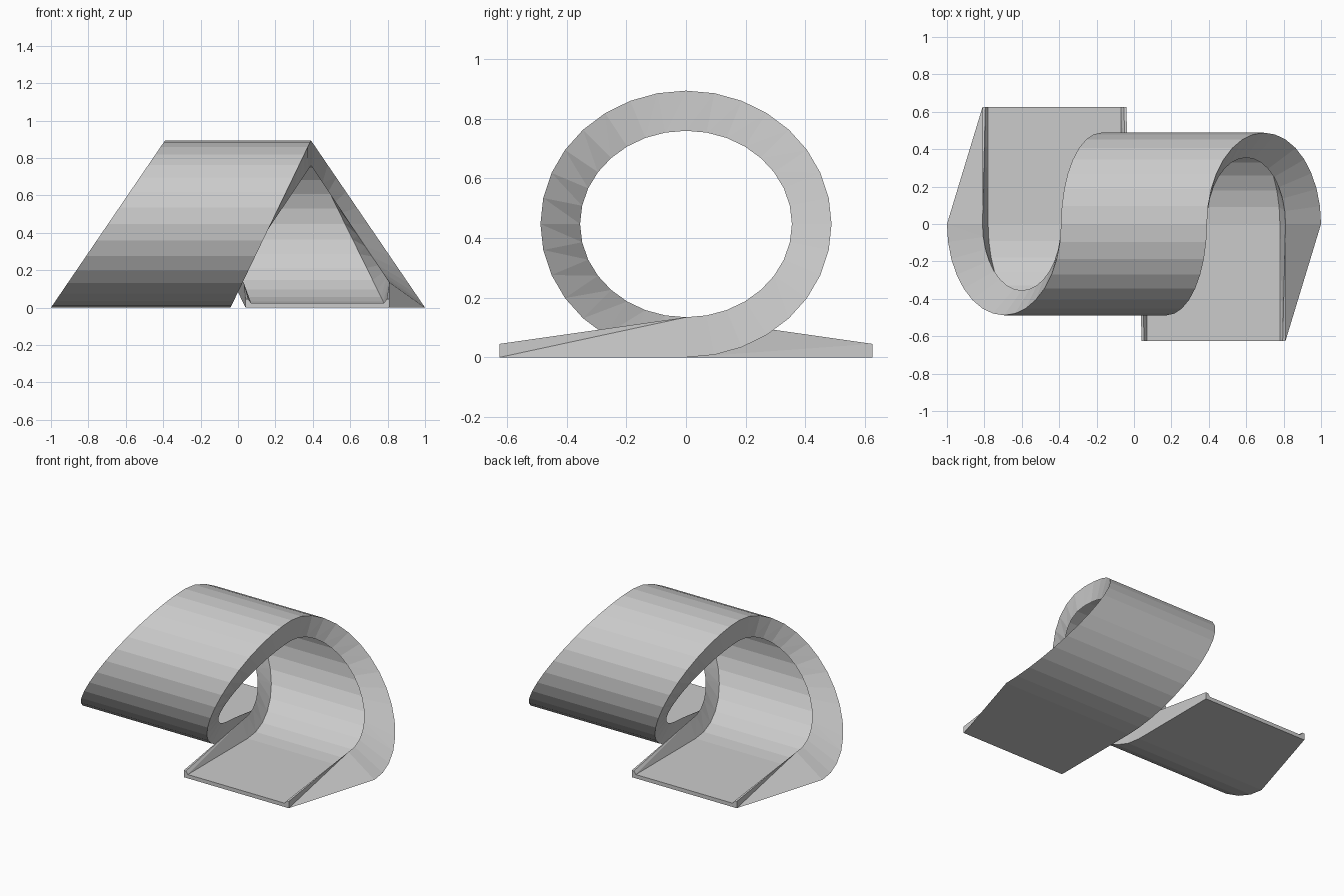
import bpy
import bmesh
from math import sin, cos, pi
from mathutils import Matrix

if "Cube" in bpy.data.objects:
    bpy.data.objects.remove(bpy.data.objects["Cube"])

# One plain grey for the whole track
grey = bpy.data.materials.new("light_grey")
grey.use_nodes = True
colour = (0.6, 0.6, 0.6, 1)
grey.diffuse_color = colour
grey.node_tree.nodes["Principled BSDF"].inputs["Base Color"].default_value = colour

MID = 0.447      # height of the loop centre
STEPS = 16       # segments from the ground to the top of the loop


def point(angle, ry, rz, x_start, x_top):
    """Point on a slanted ellipse that drifts sideways as it rises."""
    x = x_start + (x_top - x_start) * (1 - cos(angle)) / 2
    return (x, ry * sin(angle), MID - rz * cos(angle))


def loop_section(angle):
    """Channel cross-section: underside, right wall, floor, left wall."""
    outer, floor, rim = (0.488, 0.447), (0.466, 0.422), (0.355, 0.3125)
    rim_r = point(angle, *rim, 0.81, 0.39)
    rim_l = point(angle, *rim, 0.03, -0.39)
    return [point(angle, *outer, 0.04, -0.39), point(angle, *outer, 1.0, 0.39),
            rim_r, rim_r,
            point(angle, *floor, 0.78, 0.365), point(angle, *floor, 0.07, -0.365),
            rim_l, rim_l]


# Open end of the ramp, with low side walls
FRONT = -0.625
ramp_end = [(x, FRONT, z) for x, z in (
    (0.04, 0), (0.81, 0), (0.81, 0.045), (0.795, 0.045),
    (0.78, 0.025), (0.07, 0.025), (0.055, 0.045), (0.04, 0.045))]

sections = [ramp_end] + [loop_section(pi * i / STEPS) for i in range(STEPS + 1)]

# Skin half of the track: ramp plus rising half of the loop
bm = bmesh.new()
rings = [[bm.verts.new(p) for p in s] for s in sections]
bm.faces.new(rings[0])
for a, b in zip(rings, rings[1:]):
    for i in range(len(a)):
        j = (i + 1) % len(a)
        bm.faces.new((a[i], a[j], b[j]))
        bm.faces.new((a[i], b[j], b[i]))

# The descending half is the same part turned half way round
copy = bmesh.ops.duplicate(bm, geom=bm.verts[:] + bm.edges[:] + bm.faces[:])
turned = [g for g in copy["geom"] if isinstance(g, bmesh.types.BMVert)]
bmesh.ops.rotate(bm, verts=turned, cent=(0, 0, 0), matrix=Matrix.Rotation(pi, 3, "Z"))
bmesh.ops.remove_doubles(bm, verts=bm.verts[:], dist=0.0005)
bmesh.ops.recalc_face_normals(bm, faces=bm.faces[:])

mesh = bpy.data.meshes.new("loop_track")
bm.to_mesh(mesh)
bm.free()
mesh.materials.append(grey)
track = bpy.data.objects.new("loop_track", mesh)
bpy.context.collection.objects.link(track)
